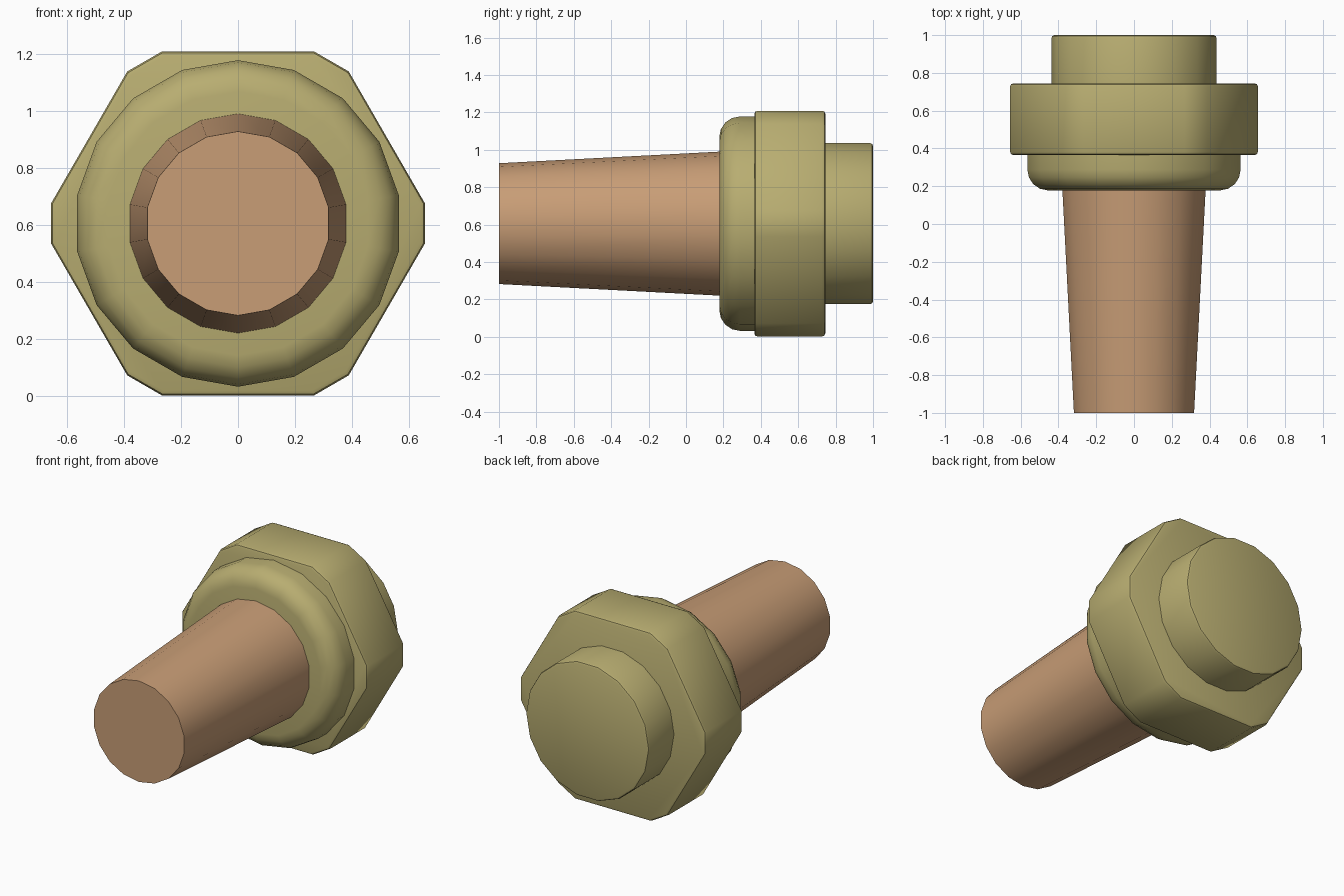
import bpy, bmesh, math

if "Cube" in bpy.data.objects:
    bpy.data.objects.remove(bpy.data.objects["Cube"])

CZ = 0.605  # height of the long axis


def material(name, rgb):
    m = bpy.data.materials.new(name)
    m.diffuse_color = (*rgb, 1)
    m.use_nodes = True
    m.node_tree.nodes["Principled BSDF"].inputs["Base Color"].default_value = m.diffuse_color
    return m


wood = material("tan", (0.578, 0.337, 0.181))
olive = material("olive_brass", (0.479, 0.418, 0.165))


def ring_angles(n, start):
    return [start + 360 * i / n for i in range(n)]


def turned(name, angles, profile, mat):
    """Sweep a (radius, y) profile around the y axis at the given angles, capped."""
    bm = bmesh.new()
    rings = []
    for r, y in profile:
        rings.append([bm.verts.new((r * math.cos(math.radians(a)), y,
                                    CZ + r * math.sin(math.radians(a)))) for a in angles])
    n = len(angles)
    for a, b in zip(rings, rings[1:]):
        for i in range(n):
            j = (i + 1) % n
            bm.faces.new((a[i], a[j], b[j], b[i]))
    bm.faces.new(rings[0])
    bm.faces.new(rings[-1])
    bmesh.ops.recalc_face_normals(bm, faces=bm.faces)
    me = bpy.data.meshes.new(name)
    bm.to_mesh(me)
    bm.free()
    ob = bpy.data.objects.new(name, me)
    bpy.context.collection.objects.link(ob)
    me.materials.append(mat)
    bpy.ops.object.select_all(action='DESELECT')
    ob.select_set(True)
    bpy.context.view_layer.objects.active = ob
    bpy.ops.object.shade_smooth_by_angle(angle=math.radians(40))
    return ob


def rounded(r, y0, y1, b, front=True, back=True, steps=2):
    """Straight side profile with rounded ends of radius b."""
    arc = [math.pi / 2 * k / steps for k in range(steps + 1)]
    f = [(r - b + b * math.sin(t), y0 + b - b * math.cos(t)) for t in arc]
    k = [(r - b + b * math.cos(t), y1 - b + b * math.sin(t)) for t in arc]
    return (f if front else [(r, y0)]) + (k if back else [(r, y1)])


# Tapered shaft
turned("shaft", ring_angles(18, 90), [(0.323, -1.0), (0.387, 0.22)], wood)

# Rounded collar
turned("collar", ring_angles(18, 90),
       rounded(0.573, 0.178, 0.40, 0.11, back=False, steps=4), olive)

# Hexagonal nut with cut corners
hex_angles = [60 * k + d for k in range(6) for d in (-6.1, 6.1)]
turned("hex_nut", hex_angles, rounded(0.66, 0.365, 0.745, 0.018), olive)

# Round end cap
turned("end_cap", ring_angles(18, 0),
       rounded(0.437, 0.70, 1.0, 0.016, front=False), olive)
